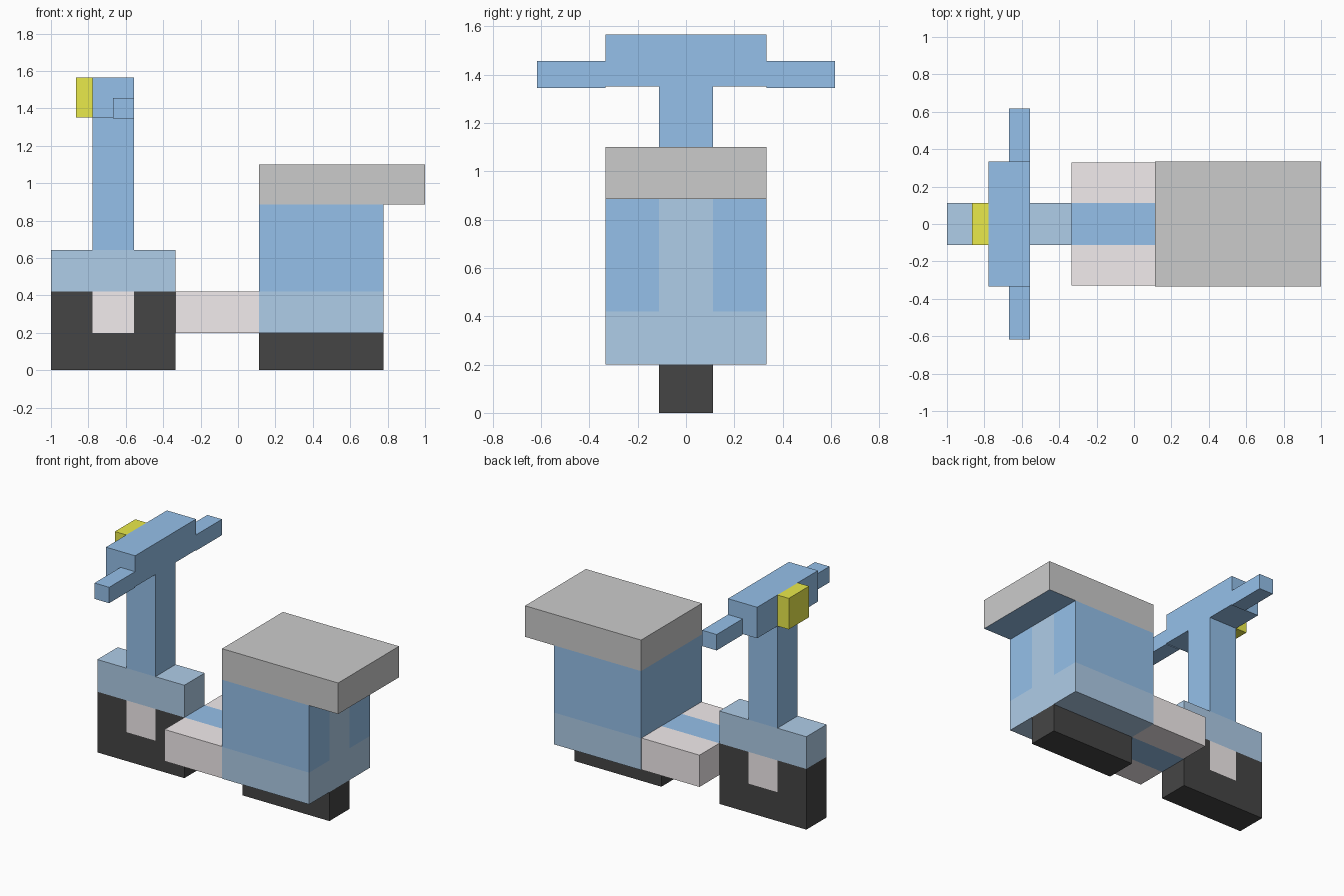
import bpy, bmesh

if "Cube" in bpy.data.objects:
    bpy.data.objects.remove(bpy.data.objects["Cube"])


def material(name, rgb):
    m = bpy.data.materials.new(name)
    m.diffuse_color = (*rgb, 1)
    m.use_nodes = True
    m.node_tree.nodes["Principled BSDF"].inputs["Base Color"].default_value = m.diffuse_color
    return m


BLUE = material("blue", (0.30, 0.53, 0.82))
PALE = material("pale_blue", (0.43, 0.61, 0.81))
PINK = material("pale_pink", (0.89, 0.84, 0.85))
BLACK = material("black", (0.06, 0.06, 0.06))
YELLOW = material("yellow", (0.82, 0.82, 0.07))
GREY = material("grey", (0.79, 0.79, 0.79))


def prism(name, profile, y0, y1, mat, under=None):
    """Extrude an x-z profile along y; 'under' colours the downward faces."""
    bm = bmesh.new()
    face = bm.faces.new([bm.verts.new((x, y0, z)) for x, z in profile])
    out = bmesh.ops.extrude_face_region(bm, geom=[face])["geom"]
    for v in out:
        if isinstance(v, bmesh.types.BMVert):
            v.co.y = y1
    bmesh.ops.recalc_face_normals(bm, faces=bm.faces[:])
    me = bpy.data.meshes.new(name)
    me.materials.append(mat)
    if under:
        me.materials.append(under)
        for f in bm.faces:
            f.normal_update()
            f.material_index = int(f.normal.z < -0.5)
    bm.to_mesh(me)
    bm.free()
    ob = bpy.data.objects.new(name, me)
    bpy.context.collection.objects.link(ob)
    return ob


def box(name, x, y, z, mat, under=None):
    rect = [(x[0], z[0]), (x[1], z[0]), (x[1], z[1]), (x[0], z[1])]
    return prism(name, rect, *y, mat, under)


MID = (-0.111, 0.111)      # narrow centre width
WIDE = (-0.333, 0.333)     # full body width
STEM = (-0.778, -0.555)
REAR = (0.111, 0.778)

# Front wheel: U-shaped tyre around a flush hub
prism("front_tyre", [(-1, 0), (-0.333, 0), (-0.333, 0.42), (-0.555, 0.42),
                     (-0.555, 0.2), (-0.778, 0.2), (-0.778, 0.42), (-1, 0.42)], *MID, BLACK)
box("front_hub", STEM, MID, (0.2, 0.42), PINK)
box("front_fender", (-1, -0.333), MID, (0.42, 0.643), PALE)

# Steering column, handlebar and headlight
box("steering_column", STEM, MID, (0.643, 1.35), BLUE)
box("handlebar_housing", STEM, WIDE, (1.35, 1.565), BLUE)
box("headlight", (-0.865, -0.778), MID, (1.35, 1.565), YELLOW)

# Footboard with blue centre strip
box("footboard_centre", (-0.333, 0.111), MID, (0.2, 0.42), BLUE)

# Rear body: pale skirt, blue upper shell with a pale tail strip
box("rear_wheel", REAR, MID, (0, 0.2), BLACK)
box("body_skirt", REAR, WIDE, (0.2, 0.42), PALE)
box("body_front_shell", (0.111, 0.555), WIDE, (0.42, 0.885), BLUE)
box("tail_strip", (0.555, 0.778), MID, (0.42, 0.885), PALE)

# Seat with blue underside
box("seat", (0.111, 1.0), WIDE, (0.885, 1.10), GREY, BLUE)

# Paired parts on both sides
for side, s in (("right", -1), ("left", 1)):
    def span(a, b):
        return tuple(sorted((s * a, s * b)))
    box(f"{side}_handle", (-0.667, -0.555), span(0.333, 0.617), (1.345, 1.455), BLUE)
    box(f"{side}_footboard_rail", (-0.333, 0.111), span(0.111, 0.328), (0.2, 0.42), PINK)
    box(f"{side}_rear_panel", (0.555, 0.778), span(0.111, 0.333), (0.42, 0.885), BLUE)
